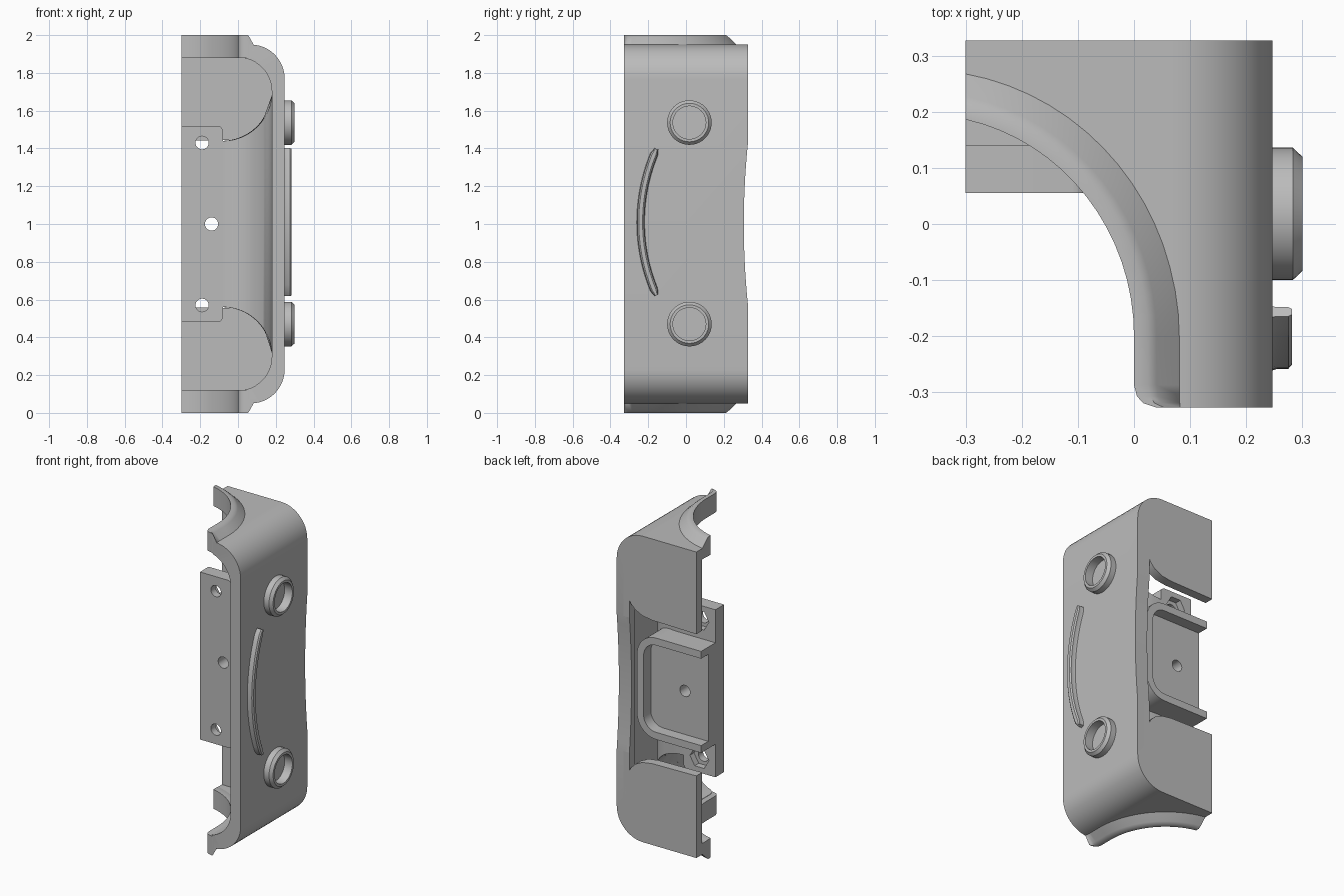
import bpy, bmesh
from math import sin, cos, pi, acos, sqrt, radians

if "Cube" in bpy.data.objects:
    bpy.data.objects.remove(bpy.data.objects["Cube"])

grey = bpy.data.materials.new("plain_grey")
grey.use_nodes = True
grey.diffuse_color = (0.5, 0.5, 0.5, 1)
grey.node_tree.nodes["Principled BSDF"].inputs["Base Color"].default_value = (0.5, 0.5, 0.5, 1)


def finish(name, bm):
    bmesh.ops.recalc_face_normals(bm, faces=bm.faces)
    mesh = bpy.data.meshes.new(name)
    bm.to_mesh(mesh)
    bm.free()
    mesh.materials.append(grey)
    ob = bpy.data.objects.new(name, mesh)
    bpy.context.collection.objects.link(ob)
    return ob


def prism(name, pts, axis, lo, hi):
    """Extrude a flat outline along an axis."""
    place = {"x": lambda a, b, c: (c, a, b),
             "y": lambda a, b, c: (a, c, b),
             "z": lambda a, b, c: (a, b, c)}[axis]
    bm = bmesh.new()
    face = bm.faces.new([bm.verts.new(place(a, b, lo)) for a, b in pts])
    ends = bmesh.ops.extrude_face_region(bm, geom=[face])["geom"]
    shift = place(0, 0, hi - lo)
    bmesh.ops.translate(bm, verts=[v for v in ends if isinstance(v, bmesh.types.BMVert)], vec=shift)
    return finish(name, bm)


def loft(name, sections, closed=False):
    """Skin a row of equal closed cross-sections."""
    bm = bmesh.new()
    rows = [[bm.verts.new(p) for p in s] for s in sections]
    n = len(rows[0])
    pairs = list(zip(rows, rows[1:])) + ([(rows[-1], rows[0])] if closed else [])
    for r, s in pairs:
        for i in range(n):
            bm.faces.new((r[i], r[(i + 1) % n], s[(i + 1) % n], s[i]))
    if not closed:
        bm.faces.new(rows[0])
        bm.faces.new(rows[-1])
    return finish(name, bm)


def cut(ob, *cutters):
    for c in cutters:
        c.hide_render = True
        m = ob.modifiers.new("cut", "BOOLEAN")
        m.operation, m.solver, m.object = "DIFFERENCE", "EXACT", c
        bpy.context.view_layer.objects.active = ob
        bpy.ops.object.modifier_apply(modifier=m.name)
        bpy.data.objects.remove(c)


def smooth(ob, angle=35):
    bpy.ops.object.select_all(action="DESELECT")
    ob.select_set(True)
    bpy.context.view_layer.objects.active = ob
    bpy.ops.object.shade_smooth_by_angle(angle=radians(angle))


def arc(cx, cy, r, a0, a1, n=12):
    return [(cx + r * cos(radians(a0 + (a1 - a0) * i / n)),
             cy + r * sin(radians(a0 + (a1 - a0) * i / n))) for i in range(n + 1)]


def both(pts):
    """Close an upper half outline with its mirror image about mid height."""
    return pts + [(a, 2 - b) for a, b in pts][::-1]


def u_band(right, top, r_out, r_in, thick):
    """Outline of a rounded band open towards -x."""
    outer = [(-0.3, top)] + arc(right - r_out, top - r_out, r_out, 90, 0)
    inner = [(-0.3, top - thick)] + arc(right - thick - r_in, top - thick - r_in, r_in, 90, 0)
    return both(outer) + both(inner)[::-1]


def arch(d, n=16):
    """Plan curve of the arch, offset outwards by d, rounded off at the front."""
    a_end = acos(0.08 / (0.38 + d))
    pts = [(-0.38 + (0.38 + d) * cos(a_end * (1 - i / n)),
            -0.2 + (0.395 + d) * sin(a_end * (1 - i / n))) for i in range(n + 1)]
    for y in (-0.287, -0.307, -0.319, -0.327):
        f = 0.04 - sqrt(max(0, 0.0016 - (y + 0.287) ** 2))
        pts.append((f + d * (1 - f / 0.085), y))
    return pts


def dip_cutter():
    """Shallow hollow along the rear edge."""
    ts = [i / 8 - 1 for i in range(17)]
    pts = [(0.306 + 0.021 * t * t, 1 + 0.42 * t) for t in ts]
    return prism("dip_cutter", [(0.36, 0.58)] + pts + [(0.36, 1.42)], "x", 0.1, 0.4)


# Outer shell with arched ends and a shallow dip in its rear edge
shell = prism("outer_shell", u_band(0.247, 1.95, 0.18, 0.18, 0.068), "y", -0.327, 0.327)
notch = arch(0.035)
notch = [(-0.5, notch[0][1])] + notch + [(notch[-1][0], -0.5), (-0.5, -0.5)]
cut(shell, prism("notch_cutter", notch, "z", -0.2, 2.2), dip_cutter())
smooth(shell)

# Back panel with its opening towards -x
opening = [(-0.3, 1.44), (0, 1.445), (0.07, 1.455), (0.12, 1.48), (0.15, 1.51), (0.16, 1.53)]
outline = [(-0.3, 1.9)] + arc(0.0, 1.7, 0.2, 90, 0)
back = prism("back_panel", both(outline) + both(opening)[::-1], "y", 0.27, 0.327)
cut(back, dip_cutter())
smooth(back)

# Flared lips around both arches
lip_profile = [(0, 1.88), (0, 2), (0.025, 2), (0.04, 1.988), (0.085, 1.945), (0.085, 1.9), (0.04, 1.88)]
curves = [(arch(d), z) for d, z in lip_profile]
for name, low in (("upper_arch_lip", False), ("lower_arch_lip", True)):
    smooth(loft(name, [[(*c[i], 2 - z if low else z) for c, z in curves]
                       for i in range(len(curves[0][0]))]), 44)


# Concave inner wall joining the side wall to the mounting plate
def wall_top(x):
    return 1.7 - 0.26 * sqrt(max(0, 1 - ((x + 0.08) / 0.26) ** 2))


sections = []
for i in range(21):
    c, s = max(0, cos(pi / 40 * i)), sin(pi / 40 * i)
    front = (-0.08 + 0.26 * c, -0.2 + 0.255 * s)
    rear = (-0.08 + 0.29 * c ** 0.7, -0.2 + 0.34 * s ** 0.7)
    zf, zr = wall_top(front[0]), wall_top(rear[0])
    sections.append([(*front, zf), (*front, 2 - zf), (*rear, 2 - zr), (*rear, zr)])
smooth(loft("curved_inner_wall", sections))

# Mounting plate with the channel base, screw holes and nut recesses
corner = [(-0.3, 1.52)] + arc(-0.11, 1.49, 0.03, 90, 0, 6)
plate = prism("mounting_plate", both(corner), "y", 0.055, 0.14)
base_edge = [(-0.3, 1.3)] + arc(0.01, 1.18, 0.12, 90, 0, 8)
base = prism("channel_base", both(base_edge), "y", 0.1, 0.21)
for z in (0.57, 1.43):
    cut(plate, prism("nut_cutter", arc(-0.19, z, 0.065, 0, 300, 5), "y", 0.1, 0.2),
        prism("screw_cutter", arc(-0.19, z, 0.035, 0, 345, 23), "y", 0, 0.2))
for ob in (plate, base):
    cut(ob, prism("hole_cutter", arc(-0.14, 1, 0.035, 0, 345, 23), "y", 0, 0.4))
    smooth(ob)

# Raised rim of the channel
smooth(prism("channel_rim", u_band(0.14, 1.315, 0.13, 0.085, 0.045), "y", 0.1, 0.28))

# Round bosses on the side wall
boss_profile = [(0.118, 0.24), (0.118, 0.283), (0.102, 0.3), (0.087, 0.3), (0.087, 0.24)]
for name, z in (("upper_boss", 1.537), ("lower_boss", 0.47)):
    turns = [2 * pi * i / 40 for i in range(40)]
    smooth(loft(name, [[(x, 0.018 + r * cos(t), z + r * sin(t)) for r, x in boss_profile]
                       for t in turns], closed=True), 30)

# Bowed rib on the side wall, rounded at its ends
rib_profile = [(-0.022, 0.244), (-0.018, 0.255), (-0.018, 0.275), (-0.01, 0.282),
               (0.01, 0.282), (0.018, 0.275), (0.018, 0.255), (0.022, 0.244)]
radius = 0.94
rows = []
for i in range(25):
    a = 0.425 * (i / 12 - 1)
    taper = 0.5 if i in (0, 24) else 1
    rows.append([(x, -0.24 + radius - (radius + w * taper) * cos(a),
                  1.01 + (radius + w * taper) * sin(a)) for w, x in rib_profile])
smooth(loft("bowed_rib", rows), 40)
